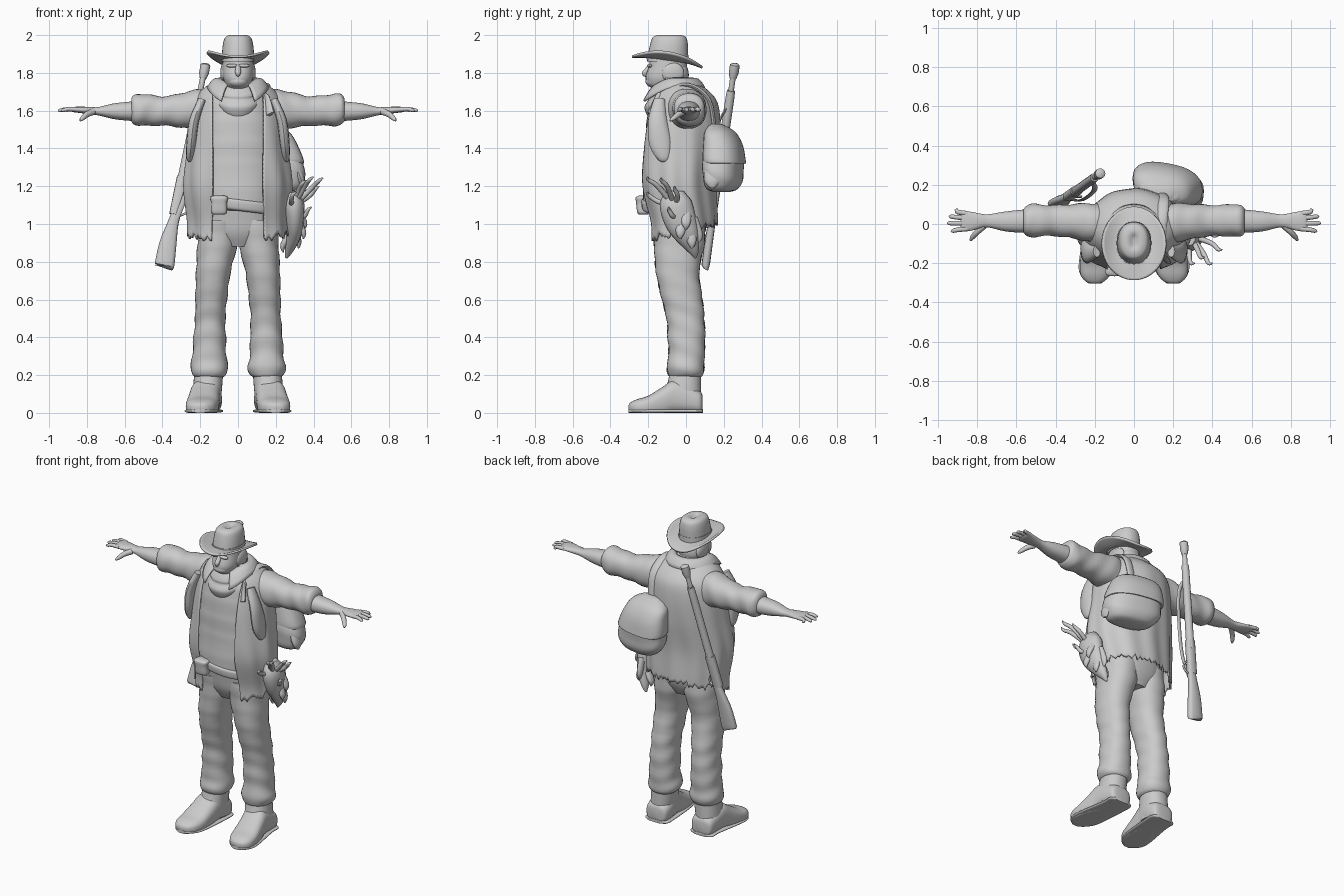
import bpy, bmesh, math, random
from mathutils import Vector, Matrix

random.seed(4)
GREY = bpy.data.materials.new("light grey")
GREY.diffuse_color = (0.6, 0.6, 0.6, 1)


def finish(name, bm, angle=50):
    bmesh.ops.recalc_face_normals(bm, faces=bm.faces)
    me = bpy.data.meshes.new(name)
    bm.to_mesh(me)
    bm.free()
    me.materials.append(GREY)
    me.shade_smooth()
    me.set_sharp_from_angle(angle=math.radians(angle))
    ob = bpy.data.objects.new(name, me)
    bpy.context.collection.objects.link(ob)
    return ob


def smooth(rows, k=4):
    """Catmull-Rom through rows of numbers."""
    out = []
    for i in range(len(rows) - 1):
        p = [rows[max(i - 1, 0)], rows[i], rows[i + 1], rows[min(i + 2, len(rows) - 1)]]
        for j in range(k):
            t = j / k
            out.append([b + .5 * t * (c - a + t * (2 * a - 5 * b + 4 * c - d + t * (3 * (b - c) + d - a)))
                        for a, b, c, d in zip(*p)])
    return out + [list(rows[-1])]


def skin(name, rings, closed=True, caps=True, angle=50):
    bm = bmesh.new()
    vs = [[bm.verts.new(p) for p in r] for r in rings]
    n = len(vs[0])
    for a, b in zip(vs, vs[1:]):
        for i in range(n if closed else n - 1):
            j = (i + 1) % n
            bm.faces.new((a[i], a[j], b[j], b[i]))
    if caps:
        bm.faces.new(vs[0])
        bm.faces.new(vs[-1])
    return finish(name, bm, angle)


def section(c, u, v, n, p):
    pts = []
    for i in range(n):
        t = 2 * math.pi * i / n
        a, b = math.cos(t), math.sin(t)
        pts.append(c + u * math.copysign(abs(a) ** p, a) + v * math.copysign(abs(b) ** p, b))
    return pts


def loft(name, axis, rows, side=1, n=32, p=.9, k=4, floor=False, wrinkle=0):
    """Rows: position on axis, centre and radius on each of the other two axes."""
    rings = []
    for s, c1, r1, c2, r2 in smooth(rows, k):
        c, u, v = {"z": ((c1, c2, s), (r1, 0, 0), (0, r2, 0)),
                   "x": ((s, c1, c2), (0, r1, 0), (0, 0, r2)),
                   "y": ((c1, s, c2), (r1, 0, 0), (0, 0, r2))}[axis]
        ring = section(Vector(c), Vector(u), Vector(v), n, p)
        for i, q in enumerate(ring):
            w = wrinkle * math.sin(s * 55 + 2.5 * math.sin(i * 2 * math.pi / n) + side)
            q += (q - Vector(c)).normalized() * w
            if floor:
                q.z = max(q.z, 0)
            q.x *= side
        rings.append(ring)
    return skin(name, rings)


def tube(name, rows, ref=(0, 1, 0), side=1, n=12, p=1, k=4):
    """Rows: x, y, z, radius along ref, radius across it."""
    rows = smooth(rows, k)
    pts = [Vector((r[0] * side, r[1], r[2])) for r in rows]
    rings = []
    for i, r in enumerate(rows):
        t = (pts[min(i + 1, len(pts) - 1)] - pts[max(i - 1, 0)]).normalized()
        u = Vector(ref)
        u = (u - t * u.dot(t)).normalized()
        rings.append(section(pts[i], u * r[3], t.cross(u) * r[4], n, p))
    return skin(name, rings)


def ball(name, c, r, rot=0):
    bm = bmesh.new()
    m = Matrix.Translation(c) @ Matrix.Rotation(rot, 4, 'Y') @ Matrix.Diagonal((*r, 1))
    bmesh.ops.create_uvsphere(bm, u_segments=24, v_segments=14, radius=1, matrix=m)
    return finish(name, bm)


def thicken(ob, t):
    m = ob.modifiers.new("thickness", 'SOLIDIFY')
    m.thickness, m.offset = t, 0


# Legs, boots, arms and hands, mirrored
for s in (-1, 1):
    loft("trouser_leg", "z", [
        (1.02, .10, .105, -.04, .14), (.9, .108, .107, -.035, .135), (.75, .13, .092, -.045, .115),
        (.6, .142, .084, -.02, .108), (.5, .147, .08, -.003, .1), (.4, .15, .086, .002, .099),
        (.3, .152, .09, .003, .095), (.24, .152, .1, -.003, .1), (.205, .152, .092, -.003, .092),
        (.19, .152, .075, -.003, .08)], s, wrinkle=.003)
    loft("boot_shaft", "z", [
        (.24, .152, .075, 0, .08), (.15, .16, .077, -.01, .09), (.09, .165, .077, -.02, .1),
        (.03, .165, .075, -.01, .085)], s)
    loft("boot_foot", "y", [
        (.088, .165, .04, .05, .04), (.075, .165, .07, .055, .06), (.02, .165, .08, .07, .075),
        (-.06, .172, .08, .085, .09), (-.12, .18, .083, .06, .08), (-.2, .19, .086, .036, .055),
        (-.26, .197, .075, .03, .042), (-.295, .2, .045, .028, .026), (-.305, .2, .015, .028, .01)],
        s, p=.75, floor=True)
    loft("boot_sole", "y", [
        (.09, .165, .05, .01, .01), (.07, .165, .082, .01, .01), (0, .165, .084, .01, .01),
        (-.2, .19, .092, .01, .01), (-.27, .198, .07, .01, .01), (-.305, .2, .03, .01, .01)], s, p=.6)
    loft("sleeve", "x", [
        (.12, .0, .09, 1.6, .1), (.2, .005, .1, 1.605, .108), (.28, .012, .092, 1.603, .095),
        (.38, .017, .08, 1.598, .078), (.47, .018, .08, 1.602, .082), (.52, .018, .085, 1.605, .085),
        (.55, .016, .078, 1.606, .077), (.565, .016, .06, 1.604, .06)], s, wrinkle=.003)
    loft("forearm", "x", [
        (.5, .016, .062, 1.6, .056), (.58, .014, .058, 1.597, .05), (.66, .013, .05, 1.597, .041),
        (.74, .016, .034, 1.597, .022), (.78, .016, .036, 1.6, .02), (.83, .014, .048, 1.604, .017),
        (.87, .016, .05, 1.606, .014), (.885, .017, .04, 1.606, .008)], s)
    for y0, y1, x1 in ((-.024, -.035, .935), (.004, .004, .953), (.03, .038, .945), (.053, .07, .915)):
        tube("finger", [(.85, y0, 1.606, .013, .012), (.9, (y0 + y1) / 2, 1.608, .012, .011),
                        (x1 - .01, y1, 1.602, .01, .009), (x1, y1, 1.6, .004, .004)], side=s)
    tube("thumb", [(.765, -.01, 1.595, .018, .016), (.8, -.04, 1.58, .016, .015),
                   (.825, -.068, 1.558, .012, .012), (.835, -.085, 1.548, .005, .005)], (0, 0, 1), s)
    # Hair beside the face and brows
    ball("side_hair", (.072 * s, -.07, 1.8), (.022, .06, .055))
    ball("brow", (.032 * s, -.193, 1.838), (.03, .014, .01))
    # Hanging drape below each shoulder front
    tube("shoulder_drape", [(.19, -.14, 1.66, .03, .02), (.232, -.15, 1.55, .05, .026),
                            (.247, -.135, 1.43, .06, .026), (.255, -.115, 1.35, .035, .018),
                            (.255, -.11, 1.33, .01, .006)], side=s)

# Trunk
loft("trouser_seat", "z", [(.88, 0, .1, -.035, .1), (.95, 0, .19, -.035, .135), (1.03, 0, .205, -.035, .15),
                           (1.12, 0, .205, -.04, .16)])
loft("shirt", "z", [(1.07, 0, .2, -.045, .165), (1.13, 0, .215, -.05, .18), (1.3, 0, .215, -.045, .175),
                    (1.45, 0, .21, -.035, .18), (1.6, 0, .19, -.035, .165), (1.68, 0, .15, -.04, .13),
                    (1.74, 0, .08, -.06, .08)], wrinkle=.003)
belt = loft("belt", "z", [(1.07, 0, .21, -.045, .17), (1.08, 0, .219, -.048, .184),
                          (1.12, 0, .221, -.05, .187), (1.13, 0, .21, -.05, .178)])
for v in belt.data.vertices:
    v.co.z -= v.co.x * .12
loft("belt_pouch", "z", [(1.05, -.1, .025, -.225, .02), (1.06, -.1, .042, -.228, .03), (1.11, -.1, .042, -.23, .034),
                         (1.14, -.1, .048, -.23, .036), (1.15, -.1, .03, -.225, .025)], p=.6)

# Open coat with ragged hem
PROFILE = smooth([(.86, .268, -.03, .18), (1.0, .262, -.025, .185), (1.2, .28, -.05, .203),
                  (1.4, .26, -.038, .211), (1.55, .245, -.027, .202), (1.65, .226, -.02, .178),
                  (1.71, .185, -.03, .135), (1.75, .12, -.045, .1), (1.78, .09, -.06, .085)], 8)


def coat_at(z):
    for a, b in zip(PROFILE, PROFILE[1:]):
        if z <= b[0]:
            f = (z - a[0]) / (b[0] - a[0])
            return [x + (y - x) * f for x, y in zip(a, b)][1:]
    return PROFILE[-1][1:]


NU, NV = 110, 36
hem = [.935 + .075 * math.sin(math.pi * i / NU) ** 2 + random.uniform(-.028, .022) * (1 if i % 3 else .3)
       for i in range(NU + 1)]
rings = []
for j in range(NV + 1):
    ring = []
    for i in range(NU + 1):
        z = hem[i] + (1.77 - hem[i]) * j / NV
        rx, cy, ry = coat_at(z)
        t0 = math.asin(min(.8, (.135 + .02 * max(0, 1.2 - z)) / rx))
        t = t0 + (2 * math.pi - 2 * t0) * i / NU
        k = 1 + .022 * math.sin(11 * t + 4 * z) * min(1, max(0, (1.7 - z) * 2))
        ring.append((rx * k * math.sin(t), cy - ry * k * math.cos(t), z))
    rings.append(ring)
thicken(skin("coat", rings, closed=False, caps=False, angle=70), .012)

# Coat collar with forward points
rings = []
for j in range(7):
    f = j / 6
    ring = []
    for i in range(49):
        t = math.radians(28 + 304 * i / 48)
        front = max(0, math.cos(t)) ** 2
        r = .095 + (.065 + .035 * front) * f
        ring.append((r * math.sin(t), -.06 - r * math.cos(t) * .98,
                     1.765 - .03 * front + .02 * math.sin(f * math.pi) - f * (.045 + .06 * front)))
    rings.append(ring)
thicken(skin("collar", rings, closed=False, caps=False), .012)

# Neck scarf as stacked folds
scarf = loft("scarf", "z", [(1.58, 0, .05, -.16, .03), (1.62, 0, .095, -.125, .085), (1.66, 0, .118, -.105, .115),
                            (1.69, 0, .105, -.1, .1), (1.71, 0, .11, -.095, .105), (1.74, 0, .095, -.085, .095),
                            (1.75, 0, .075, -.085, .075)])
for v in scarf.data.vertices:
    v.co.z += (v.co.y + .09) * .3

# Head
loft("head", "z", [(1.66, 0, .065, -.07, .065), (1.715, 0, .062, -.09, .085), (1.74, 0, .068, -.105, .1),
                   (1.78, 0, .08, -.105, .108), (1.84, 0, .082, -.095, .1), (1.9, 0, .078, -.095, .095)])
tube("nose", [(0, -.19, 1.84, .01, .01), (0, -.208, 1.815, .015, .012), (0, -.218, 1.797, .014, .016),
              (0, -.205, 1.788, .008, .01)], (1, 0, 0))
ball("beard", (0, -.165, 1.755), (.055, .05, .035))
ball("back_hair", (0, -.04, 1.79), (.075, .055, .075))

# Hat
rings = []
for j in range(9):
    f = j / 8
    ring = []
    for i in range(64):
        t = 2 * math.pi * i / 64
        x = (.075 + .088 * f) * math.sin(t)
        y = -.1 - (.095 + .092 * f) * math.cos(t)
        z = 1.872 - .14 * (y + .1) - .7 * max(0, y) ** 2 + .05 * f ** 1.5 * math.sin(t) ** 2 - .012 * f
        ring.append((x, y, z))
    rings.append(ring)
thicken(skin("hat_brim", rings, caps=False), .012)
crown = loft("hat_crown", "z", [(1.86, 0, .086, -.098, .108), (1.9, 0, .085, -.095, .106), (1.95, 0, .08, -.09, .1),
                                (1.985, 0, .07, -.088, .09), (1.998, 0, .052, -.088, .07),
                                (2.0, 0, .03, -.088, .045), (1.988, 0, .005, -.088, .02)])
loft("hat_band", "z", [(1.872, 0, .089, -.098, .111), (1.896, 0, .088, -.096, .109)], k=1)

# Shoulder bag on the back with top flap
bag = loft("back_bag", "z", [(1.17, .2, .06, .2, .04), (1.185, .195, .13, .2, .075), (1.24, .185, .168, .2, .098),
                             (1.33, .175, .17, .2, .102), (1.42, .155, .15, .19, .09), (1.48, .14, .125, .175, .07),
                             (1.515, .13, .09, .16, .045), (1.525, .13, .04, .15, .02)], p=.8, wrinkle=.003)
flap = loft("bag_flap", "z", [(1.32, .172, .16, .215, .096), (1.33, .172, .178, .205, .106),
                              (1.42, .155, .16, .195, .097), (1.49, .138, .13, .175, .073),
                              (1.53, .13, .05, .155, .025)], p=.8)
for ob in (bag, flap):
    for v in ob.data.vertices:
        v.co.y -= (v.co.x - .16) * .18
tube("bag_tassel", [(.31, .15, 1.3, .05, .03), (.335, .14, 1.23, .045, .02), (.34, .14, 1.19, .012, .008)])
tube("bag_strap", [(.14, .15, 1.5, .012, .03), (.15, .12, 1.66, .012, .03), (.14, .01, 1.735, .012, .03),
                   (.14, -.12, 1.69, .012, .03), (.17, -.19, 1.58, .012, .025)], (0, 1, 1))

# Hip pouch with ragged points and twigs
tube("hip_pouch", [(.285, -.06, 1.17, .05, .03), (.295, -.055, 1.11, .085, .055), (.3, -.03, 1.02, .085, .05),
                   (.295, .005, .94, .065, .04), (.27, .04, .86, .03, .022), (.255, .05, .82, .006, .006)])
for x, y, z in ((.345, -.03, .92), (.32, .03, .87), (.24, .02, .85), (.35, .0, .97), (.29, .065, .9)):
    tube("pouch_rag", [(.295, y * .5, z + .13, .03, .02), (x, y, z + .04, .025, .016), (x, y, z, .004, .003)])
for x, y, z in ((.45, -.13, 1.245), (.4, -.2, 1.25), (.39, -.09, 1.09), (.36, -.17, 1.23), (.43, -.06, 1.2),
                (.31, -.2, 1.17)):
    tube("twig", [(.29, -.06, 1.09, .015, .015), (.2 * .29 + .8 * (x - .03), y * .75, z - .05, .013, .013),
                  (x - .02, y, z - .015, .01, .01), (x, y, z, .003, .003)], (.3, 1, .2))


# Rifle slung behind the shoulder
def on_rifle(z, a, b):
    f = (1.85 - z) / 1.07
    return (-.17 - .22 * f, .26 - .16 * f, z, a, b)


tube("rifle_barrel", [on_rifle(z, .015, .015) for z in (1.84, 1.5, 1.1)], k=1)
tube("rifle_muzzle", [on_rifle(z, r, r) for z, r in ((1.85, .015), (1.842, .026), (1.8, .026), (1.77, .018))], k=1)
tube("rifle_fore_stock", [on_rifle(z, a, a) for z, a in ((1.7, .016), (1.68, .023), (1.4, .024), (1.2, .025))])
tube("rifle_receiver", [on_rifle(z, .022, .03) for z in (1.25, 1.15, 1.05)], p=.6)
tube("rifle_butt", [(-.322, .145, 1.07, .018, .025), (-.345, .135, 1.0, .02, .03), (-.37, .12, .9, .022, .045),
                    (-.388, .105, .79, .022, .052), (-.39, .103, .78, .018, .048)], p=.7)
tube("trigger_guard", [(-.31, .145, 1.13, .006, .006), (-.275, .14, 1.1, .006, .006), (-.275, .14, 1.06, .006, .006),
                       (-.32, .14, 1.04, .006, .006)], n=8)
tube("rifle_sling", [on_rifle(1.62, .006, .014), (-.2, .18, 1.55, .006, .014), (-.235, .14, 1.35, .006, .014),
                     (-.28, .12, 1.15, .006, .014), (-.345, .13, .98, .006, .014)], n=8)
